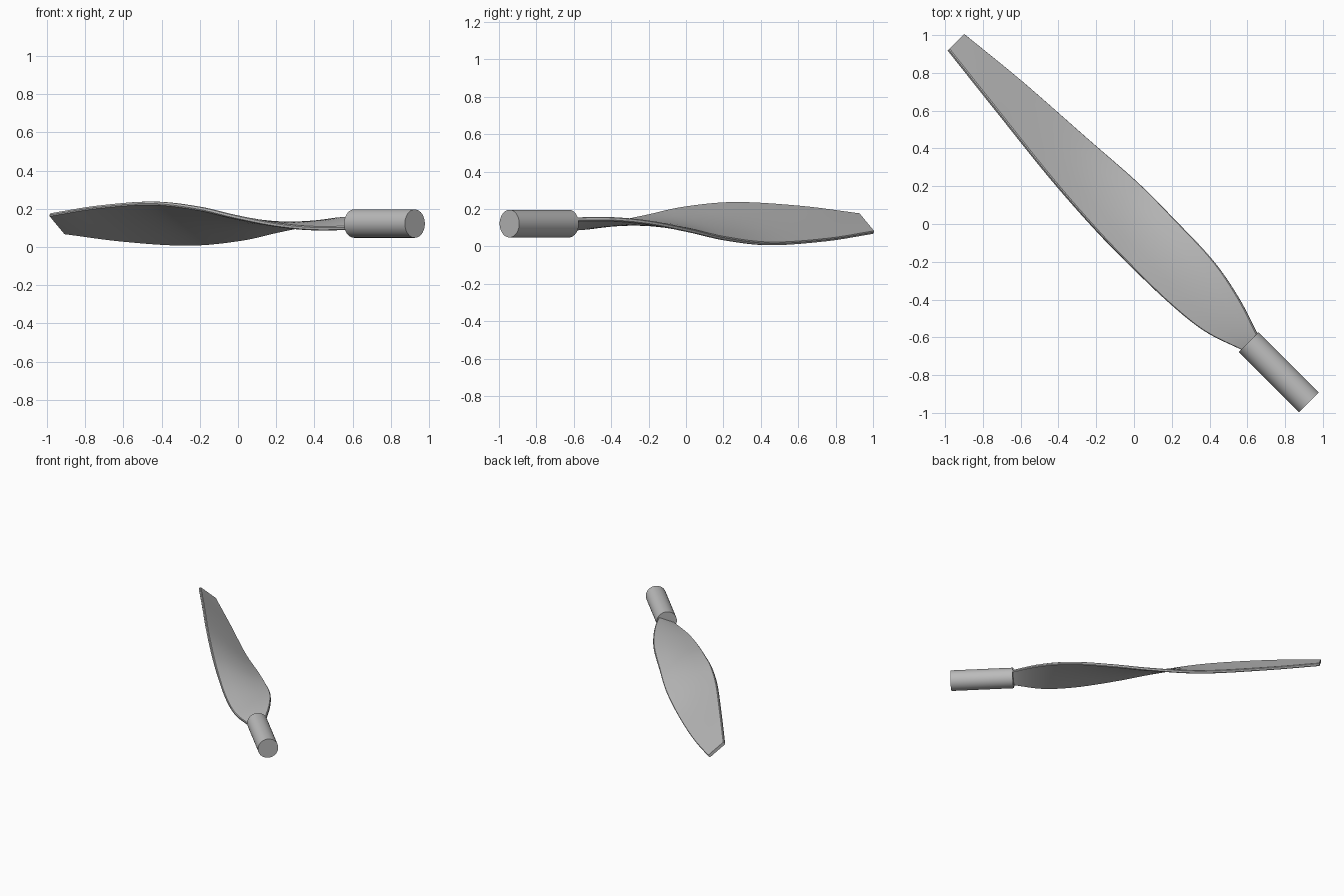
import bpy, bmesh, math
from mathutils import Vector, Matrix

default = bpy.data.objects.get("Cube")
if default:
    bpy.data.objects.remove(default, do_unlink=True)

# Single grey material
grey = bpy.data.materials.new("plain grey")
grey.use_nodes = True
colour = (0.5, 0.5, 0.5, 1)
grey.diffuse_color = colour
grey.node_tree.nodes["Principled BSDF"].inputs["Base Color"].default_value = colour

# Local frame: x across the blade, y from shank to tip, z up
MID_HEIGHT = 0.122
placement = Matrix.Translation((0, 0, MID_HEIGHT)) @ Matrix.Rotation(math.pi / 4, 4, "Z")


def finish(bm, name):
    """Turn a bmesh into a placed, shaded object."""
    bmesh.ops.recalc_face_normals(bm, faces=bm.faces)
    bm.transform(placement)
    mesh = bpy.data.meshes.new(name)
    bm.to_mesh(mesh)
    bm.free()
    mesh.materials.append(grey)
    obj = bpy.data.objects.new(name, mesh)
    bpy.context.collection.objects.link(obj)
    bpy.ops.object.select_all(action="DESELECT")
    obj.select_set(True)
    bpy.context.view_layer.objects.active = obj
    bpy.ops.object.shade_smooth_by_angle(angle=math.radians(30))
    return obj


def smooth_path(points, steps):
    """Sample a smooth curve passing through every point."""
    padded = [2 * points[0] - points[1]] + points + [2 * points[-1] - points[-2]]
    samples = []
    for a, b, c, d in zip(padded, padded[1:], padded[2:], padded[3:]):
        for i in range(steps):
            t = i / steps
            samples.append(b + (c - a) * t / 2
                           + (2 * a - 5 * b + 4 * c - d) * t ** 2 / 2
                           + (3 * b - a - 3 * c + d) * t ** 3 / 2)
    return samples + [points[-1]]


# Blade stations: distance along, left edge, right edge, lift of left edge
stations = [Vector(row) for row in (
    (-0.89, -0.06, 0.045, -0.025),
    (-0.67, -0.135, 0.115, -0.025),
    (-0.43, -0.164, 0.16, -0.005),
    (-0.14, -0.17, 0.168, 0.037),
    (0.14, -0.165, 0.167, 0.083),
    (0.5, -0.14, 0.142, 0.11),
    (0.95, -0.09, 0.112, 0.09),
    (1.346, -0.045, 0.072, 0.05),
)]
HALF_THICK = 0.011
CHAMFER = 0.005


def blade_section(station):
    """Thin chamfered plate section, tilted from edge to edge."""
    along, left, right, lift = station
    start = Vector((left, along, lift))
    chord = Vector((right, along, -lift)) - start
    width = chord.length
    chord.normalize()
    normal = Vector((-chord.z, 0, chord.x))
    across = [CHAMFER, width / 4, width / 2, width * 3 / 4, width - CHAMFER]
    side = HALF_THICK - CHAMFER
    outline = [(u, HALF_THICK) for u in across]
    outline += [(width, side), (width, -side)]
    outline += [(u, -HALF_THICK) for u in reversed(across)]
    outline += [(0, -side), (0, side)]
    return [start + chord * u + normal * v for u, v in outline]


# Twisted blade, lofted through its sections
bm = bmesh.new()
rings = [[bm.verts.new(p) for p in blade_section(s)] for s in smooth_path(stations, 8)]
for low, high in zip(rings, rings[1:]):
    for i in range(len(low)):
        bm.faces.new((low[i - 1], low[i], high[i], high[i - 1]))
bm.faces.new(rings[0])
bm.faces.new(rings[-1])
finish(bm, "propeller_blade")

# Round shank at the blade root
SHANK_START, SHANK_END = -1.322, -0.872
bm = bmesh.new()
bmesh.ops.create_cone(
    bm, cap_ends=True, segments=48, radius1=0.074, radius2=0.074,
    depth=SHANK_END - SHANK_START,
    matrix=Matrix.Translation((-0.013, (SHANK_START + SHANK_END) / 2, 0))
    @ Matrix.Rotation(math.pi / 2, 4, "X"))
finish(bm, "blade_shank")
